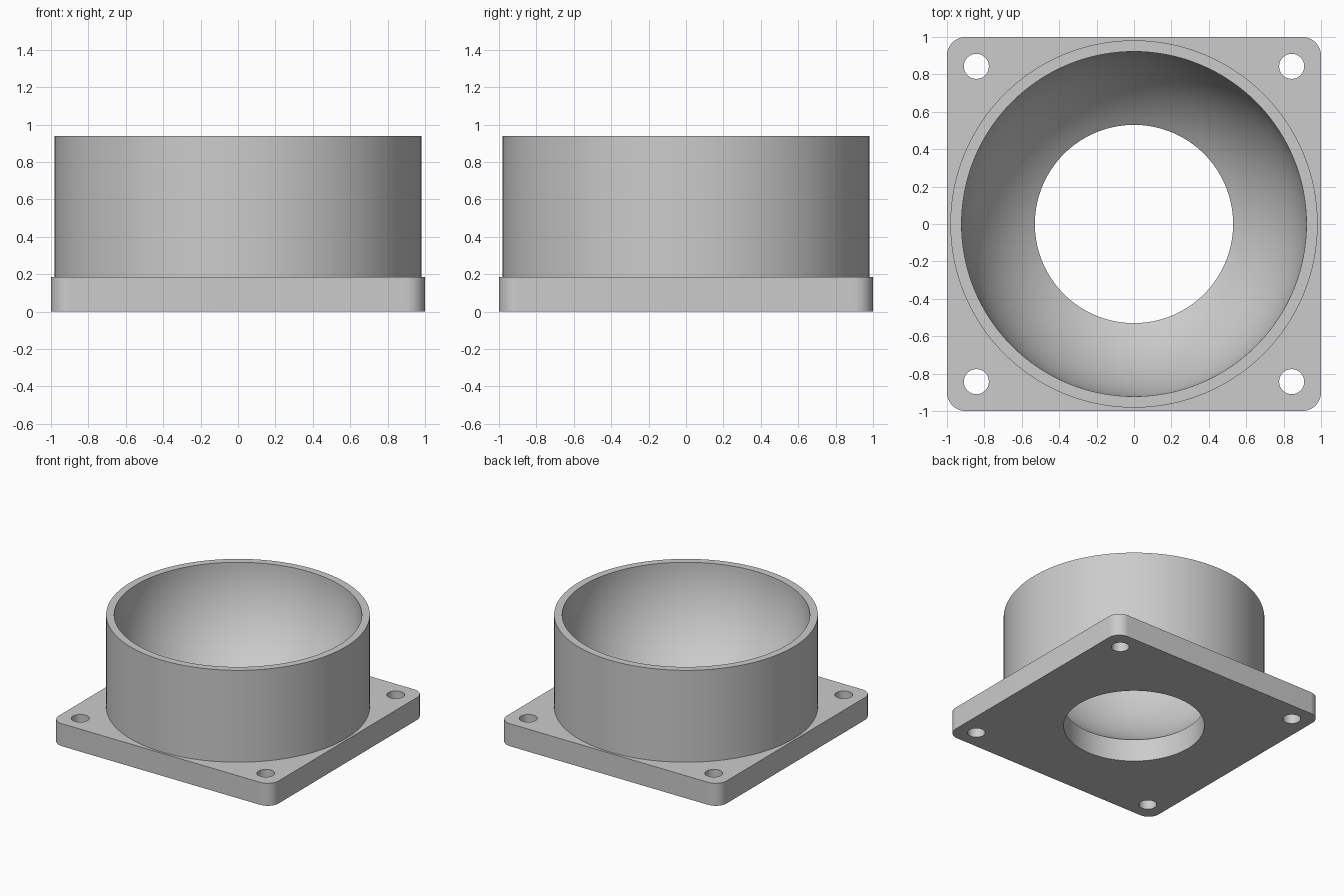
import bpy, bmesh, math

if "Cube" in bpy.data.objects:
    bpy.data.objects.remove(bpy.data.objects["Cube"], do_unlink=True)

HALF, CORNER, PLATE_H = 1.0, 0.1, 0.185
TOP, OUTER_R, BOWL_R, BORE_R = 0.94, 0.982, 0.922, 0.53
HOLE_POS, HOLE_R = 0.843, 0.067

grey = bpy.data.materials.new("plain grey")
grey.use_nodes = True
colour = (0.6, 0.6, 0.6, 1)
grey.diffuse_color = colour
grey.node_tree.nodes["Principled BSDF"].inputs["Base Color"].default_value = colour


def make_object(name, bm):
    bmesh.ops.recalc_face_normals(bm, faces=bm.faces)
    mesh = bpy.data.meshes.new(name)
    bm.to_mesh(mesh)
    bm.free()
    mesh.materials.append(grey)
    obj = bpy.data.objects.new(name, mesh)
    bpy.context.collection.objects.link(obj)
    return obj


def extrude_outline(name, outline, z0, z1):
    bm = bmesh.new()
    face = bm.faces.new([bm.verts.new((x, y, z0)) for x, y in outline])
    new = bmesh.ops.extrude_face_region(bm, geom=[face])["geom"]
    verts = [v for v in new if isinstance(v, bmesh.types.BMVert)]
    bmesh.ops.translate(bm, verts=verts, vec=(0, 0, z1 - z0))
    return make_object(name, bm)


def circle(r, n, cx=0, cy=0):
    return [(cx + r * math.cos(math.tau * i / n), cy + r * math.sin(math.tau * i / n))
            for i in range(n)]


def lathe(name, profile, n):
    bm = bmesh.new()
    verts = [bm.verts.new((r, 0, z)) for r, z in profile]
    edges = [bm.edges.new(pair) for pair in zip(verts, verts[1:])]
    bmesh.ops.spin(bm, geom=verts + edges, axis=(0, 0, 1), cent=(0, 0, 0),
                   angle=math.tau, steps=n)
    bmesh.ops.remove_doubles(bm, verts=bm.verts, dist=1e-5)
    return make_object(name, bm)


def combine(target, tool, operation):
    tool.hide_render = True
    mod = target.modifiers.new(operation.title(), 'BOOLEAN')
    mod.operation, mod.object, mod.solver = operation, tool, 'EXACT'
    bpy.context.view_layer.objects.active = target
    bpy.ops.object.modifier_apply(modifier=mod.name)
    bpy.data.objects.remove(tool, do_unlink=True)


# Square flange with rounded corners
outline = []
for quarter in range(4):
    mid = math.pi / 4 + quarter * math.pi / 2
    cx = math.copysign(HALF - CORNER, math.cos(mid))
    cy = math.copysign(HALF - CORNER, math.sin(mid))
    for i in range(13):
        a = quarter * math.pi / 2 + i * math.pi / 24
        outline.append((cx + CORNER * math.cos(a), cy + CORNER * math.sin(a)))
body = extrude_outline("flanged_cup", outline, 0, PLATE_H)

# Corner bolt holes
for sx in (-1, 1):
    for sy in (-1, 1):
        hole = circle(HOLE_R, 32, sx * HOLE_POS, sy * HOLE_POS)
        combine(body, extrude_outline("bolt_hole", hole, -0.1, 0.4), 'DIFFERENCE')

# Round cup wall
combine(body, extrude_outline("cup_wall", circle(OUTER_R, 128), 0.08, TOP), 'UNION')

# Hemispherical bowl running down into a straight bore
start = math.asin(BORE_R / BOWL_R)
profile = [(0, -0.1), (BORE_R, -0.1)]
for i in range(25):
    a = start + (math.pi / 2 - start) * i / 24
    profile.append((BOWL_R * math.sin(a), TOP - BOWL_R * math.cos(a)))
profile += [(BOWL_R, TOP + 0.1), (0, TOP + 0.1)]
combine(body, lathe("bowl_cutter", profile, 128), 'DIFFERENCE')

# Smooth curves, crisp edges
bpy.ops.object.select_all(action='DESELECT')
body.select_set(True)
bpy.context.view_layer.objects.active = body
bpy.ops.object.shade_smooth_by_angle(angle=math.radians(30))
